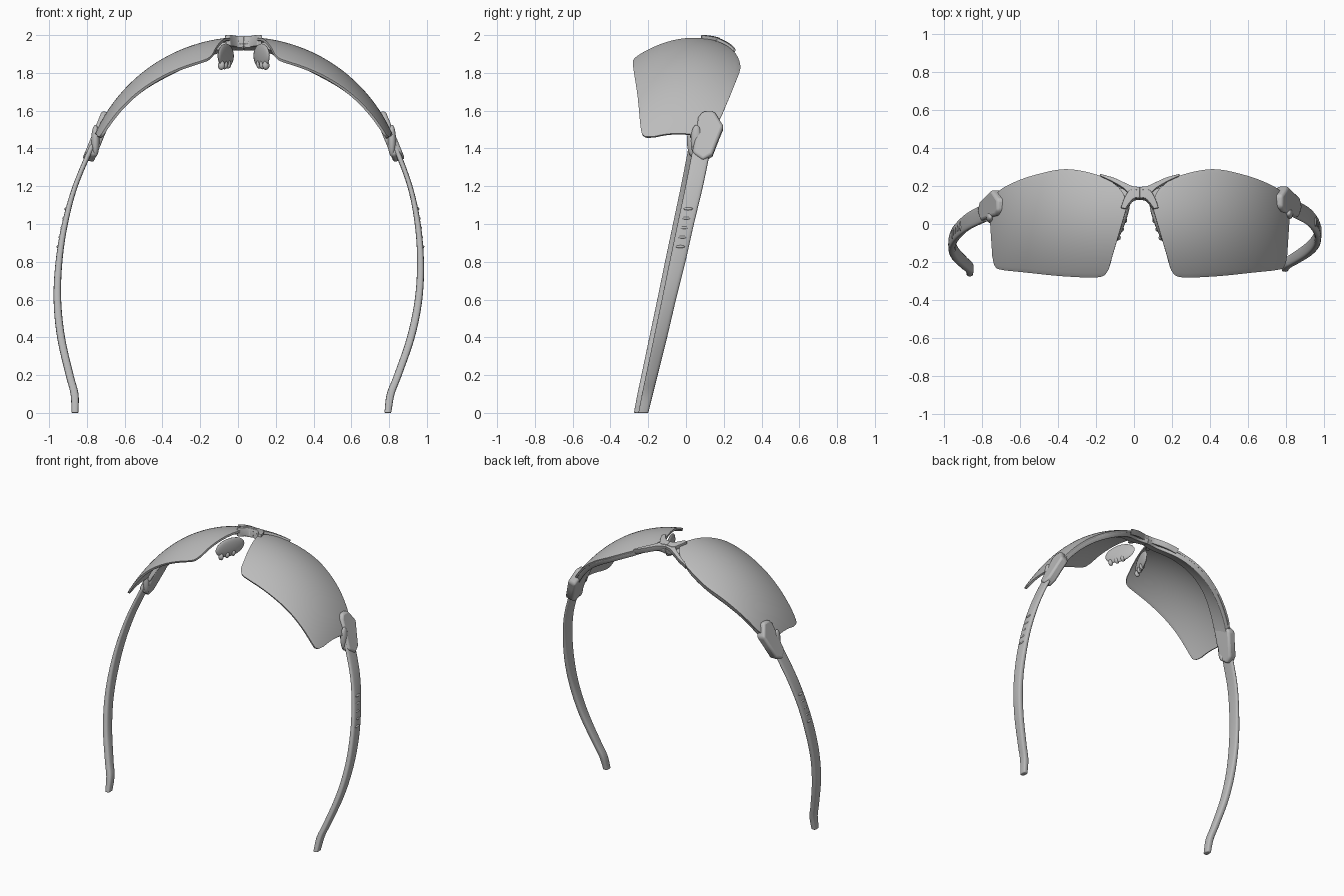
import bpy, bmesh, math
from mathutils import Vector, Matrix

cube = bpy.data.objects.get("Cube")
if cube:
    bpy.data.objects.remove(cube)

CX = 0.03  # centre line of the lens assembly

grey = bpy.data.materials.new("satin grey")
grey.use_nodes = True
grey.diffuse_color = (0.5, 0.5, 0.5, 1)
grey.node_tree.nodes["Principled BSDF"].inputs["Base Color"].default_value = (0.5, 0.5, 0.5, 1)


def finish(name, bm, thickness=0, bevel=0):
    me = bpy.data.meshes.new(name)
    bm.to_mesh(me)
    bm.free()
    me.materials.append(grey)
    ob = bpy.data.objects.new(name, me)
    bpy.context.collection.objects.link(ob)
    if thickness:
        mod = ob.modifiers.new("thickness", "SOLIDIFY")
        mod.thickness, mod.offset = thickness, -1
    if bevel:
        mod = ob.modifiers.new("soft edges", "BEVEL")
        mod.width, mod.segments, mod.limit_method = bevel, 3, "ANGLE"
        mod.angle_limit = math.radians(40)
    bpy.ops.object.select_all(action="DESELECT")
    ob.select_set(True)
    bpy.context.view_layer.objects.active = ob
    bpy.ops.object.shade_smooth_by_angle(angle=math.radians(40))
    return ob


def spline(points, t):
    """Smooth interpolation through a list of points, t from 0 to 1."""
    pts = [Vector(p) for p in points]
    n = len(pts) - 1
    i = min(int(t * n), n - 1)
    f = t * n - i
    p1, p2 = pts[i], pts[i + 1]
    p0 = pts[i - 1] if i else p1 * 2 - p2
    p3 = pts[i + 2] if i + 2 <= n else p2 * 2 - p1
    return 0.5 * (2 * p1 + (p2 - p0) * f + (2 * p0 - 5 * p1 + 4 * p2 - p3) * f ** 2
                  + (3 * p1 - p0 - 3 * p2 + p3) * f ** 3)


def shell_z(u, y):
    """Height of the wrapped lens surface."""
    return 1.13 + math.sqrt(0.86 ** 2 - u * u) - (y - 0.03) ** 2


def patch(name, side, low, high, lift, thickness, bevel=0.004, ns=40, nt=12):
    """Strip of the wrapped surface between a low edge and a high edge."""
    bm = bmesh.new()
    grid = []
    for i in range(ns + 1):
        a, b = spline(low, i / ns), spline(high, i / ns)
        column = []
        for j in range(nt + 1):
            u, y = a.lerp(b, j / nt)
            column.append(bm.verts.new((CX + side * u, y, shell_z(u, y) + lift)))
        grid.append(column)
    for i in range(ns):
        for j in range(nt):
            quad = [grid[i][j], grid[i + 1][j], grid[i + 1][j + 1], grid[i][j + 1]]
            bm.faces.new(quad if side > 0 else quad[::-1])
    return finish(name, bm, thickness, bevel)


def blob(name, centre, size, turn=0):
    """Stretched ball, turned about the vertical."""
    bm = bmesh.new()
    bmesh.ops.create_uvsphere(bm, u_segments=20, v_segments=12, radius=1)
    bm.transform(Matrix.Translation(centre) @ Matrix.Rotation(turn, 4, "Z")
                 @ Matrix.Diagonal((*size, 1)))
    return finish(name, bm)


def arm_shift(z):
    return CX - 0.065 * (max(0, 1.5 - z) / 1.5) ** 1.5


# Edge curves as (distance from centre, y)
LENS_LOW = [(.15, -.19), (.17, -.25), (.22, -.28), (.4, -.275), (.6, -.255),
            (.73, -.24), (.762, -.22), (.775, -.17)]
LENS_HIGH = [(.065, .1), (.1, .18), (.2, .25), (.38, .288), (.55, .258),
             (.68, .21), (.75, .16), (.79, .06)]
FRAME_LOW = [(0, .135), (.1, .12), (.25, .17), (.4, .185), (.55, .15), (.7, .07), (.785, .02)]
FRAME_HIGH = [(0, .195), (.1, .19), (.25, .262), (.4, .283), (.55, .253), (.7, .19), (.79, .13)]
BROW_LOW = [(0, .135), (.04, .14), (.08, .185), (.14, .222), (.21, .255)]
BROW_HIGH = [(0, .195), (.04, .2), (.08, .218), (.14, .245), (.21, .264)]
LEG_LOW = [(0, .14), (.03, .135), (.055, .11), (.075, .08)]
LEG_HIGH = [(0, .18), (.05, .18), (.08, .14), (.1, .085)]

# Temple arm rows: z, outer distance, thickness, y front, y back
ARM = [(1.42, .815, .03, .04, .135), (1.2, .9, .028, -.003, .09), (1.0, .95, .032, -.045, .042),
       (.8, .975, .036, -.087, -.003), (.6, .976, .04, -.128, -.053), (.4, .947, .042, -.17, -.1),
       (.2, .89, .042, -.212, -.15), (.1, .858, .042, -.233, -.175), (.0, .846, .036, -.252, -.2)]
HINGE = [(.08, 1.6), (.14, 1.6), (.19, 1.52), (.165, 1.46), (.13, 1.37),
         (.08, 1.34), (.025, 1.38), (.045, 1.5), (.055, 1.57)]

for side, label in ((1, "left"), (-1, "right")):
    # Lens, half frame behind it and bridge arms
    patch(label + "_lens", side, LENS_LOW, LENS_HIGH, 0, .014, ns=56, nt=24)
    patch(label + "_frame", side, FRAME_LOW, FRAME_HIGH, -.012, .035, .008)
    patch(label + "_bridge_brow", side, BROW_LOW, BROW_HIGH, .014, .04, .008, 24, 6)
    patch(label + "_bridge_leg", side, LEG_LOW, LEG_HIGH, .018, .06, .01, 16, 6)

    # Hinge block, slanted to follow the wrap
    bm = bmesh.new()
    rings = []
    for depth in (0, .06):
        rings.append([bm.verts.new((CX + side * (.75 + .41 * (1.6 - z) - depth),
                                    y + .01 * side, z - .3 * depth)) for y, z in HINGE])
    bm.faces.new(rings[0])
    bm.faces.new(rings[1][::-1])
    n = len(HINGE)
    for k in range(n):
        m = (k + 1) % n
        bm.faces.new((rings[0][k], rings[1][k], rings[1][m], rings[0][m]))
    bmesh.ops.recalc_face_normals(bm, faces=bm.faces)
    finish(label + "_hinge", bm, bevel=.015)

    # Inner hinge tab joining frame and arm
    blob(label + "_hinge_tab", (CX + side * .785, .045 + .01 * side, 1.44), (.022, .03, .085))

    # Temple arm swept through rounded rectangular sections
    bm = bmesh.new()
    rings = []
    rows, sections = 48, 20
    for i in range(rows + 1):
        t = i / rows
        z, outer, thick, y0, y1 = spline([r[:3] for r in ARM], t).to_tuple() + tuple(
            spline([r[3:] for r in ARM], t))
        ring = []
        for k in range(sections):
            a = 2 * math.pi * k / sections
            c, s = math.cos(a), math.sin(a)
            dx = math.copysign(abs(c) ** .6, c) * thick / 2
            dy = math.copysign(abs(s) ** .6, s) * (y1 - y0) / 2
            ring.append(bm.verts.new((arm_shift(z) + side * (outer - thick / 2 + dx),
                                      (y0 + y1) / 2 + dy + .012 * (side - 1), z)))
        rings.append(ring)
    for r0, r1 in zip(rings, rings[1:]):
        for k in range(sections):
            m = (k + 1) % sections
            bm.faces.new((r0[k], r0[m], r1[m], r1[k]))
    bm.faces.new(rings[0])
    bm.faces.new(rings[-1])
    bmesh.ops.recalc_face_normals(bm, faces=bm.faces)
    finish(label + "_temple_arm", bm, bevel=.008)

    # Grip ridges on the outside of the arm
    for k in range(5):
        z = .88 + .05 * k
        u = .965 - (z - .88) * .17
        y = -.03 + .21 * (z - .88) + .012 * (side - 1)
        blob(f"{label}_grip_{k + 1}", (arm_shift(z) + side * u, y, z), (.009, .025, .008))

    # Nose pad with soft ribs along its rim
    turn = side * .36
    blob(label + "_nose_pad", (CX + side * .095, .0, 1.89), (.016, .115, .065), turn)
    for k in range(3):
        y = -.07 + .045 * k
        blob(f"{label}_nose_rib_{k + 1}", (CX + side * (.092 - .37 * y), y, 1.84 + .003 * k),
             (.019, .016, .024), turn)
